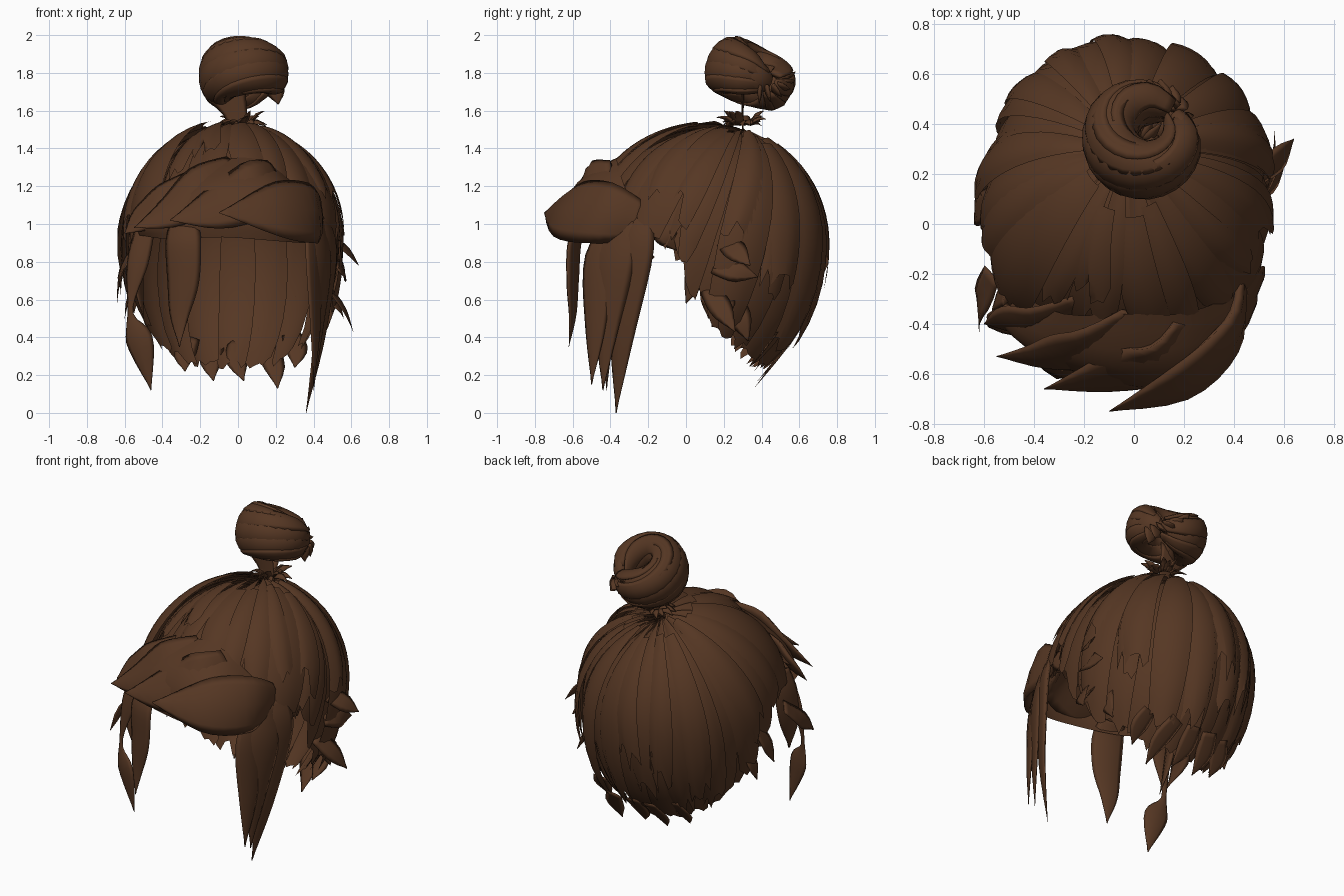
import bpy, math, random
from mathutils import Vector, Matrix

random.seed(4)
if "Cube" in bpy.data.objects:
    bpy.data.objects.remove(bpy.data.objects["Cube"])

brown = bpy.data.materials.new("hair_brown")
brown.use_nodes = True
colour = (0.092, 0.038, 0.017, 1)
brown.diffuse_color = colour
brown.node_tree.nodes["Principled BSDF"].inputs["Base Color"].default_value = colour
brown.node_tree.nodes["Principled BSDF"].inputs["Roughness"].default_value = 0.8


def make(name, verts, faces):
    mesh = bpy.data.meshes.new(name)
    mesh.from_pydata(verts, [], faces)
    mesh.materials.append(brown)
    mesh.shade_smooth()
    obj = bpy.data.objects.new(name, mesh)
    bpy.context.collection.objects.link(obj)
    return obj


def grid_faces(rows, cols, wrap=False):
    faces = []
    for r in range(rows - 1):
        for c in range(cols if wrap else cols - 1):
            d = (c + 1) % cols
            faces.append((r * cols + c, r * cols + d, (r + 1) * cols + d, (r + 1) * cols + c))
    return faces


def spline(pts, t):
    """Point on a smooth curve through pts (any tuple length), t from 0 to 1."""
    f = t * (len(pts) - 1)
    i = min(int(f), len(pts) - 2)
    f -= i
    p = [pts[max(0, min(len(pts) - 1, i + k))] for k in (-1, 0, 1, 2)]
    return [0.5 * (2 * b + (c - a) * f + (2 * a - 5 * b + 4 * c - d) * f * f
                   + (3 * b - a - 3 * c + d) * f ** 3) for a, b, c, d in zip(*p)]


def lock(name, pts, across, thick, steps=14, sides=8):
    """Tapered lens-section lock; each point is x, y, z, half width."""
    path = [spline(pts, i / (steps - 1)) for i in range(steps)]
    pos = [Vector(p[:3]) for p in path]
    verts = []
    for i, p in enumerate(pos):
        tangent = (pos[min(i + 1, steps - 1)] - pos[max(i - 1, 0)]).normalized()
        hint = across(i / (steps - 1)) if callable(across) else Vector(across)
        wide = (hint - tangent * hint.dot(tangent)).normalized()
        deep = tangent.cross(wide)
        w = max(path[i][3], 0.003)
        for k in range(sides):
            a = math.tau * k / sides
            verts.append(p + wide * w * math.cos(a) + deep * w * thick * math.sin(a))
    faces = grid_faces(steps, sides, True)
    faces += [tuple(reversed(range(sides))), tuple(range((steps - 1) * sides, steps * sides))]
    return make(name, verts, faces)


# Scalp: an ellipsoid whose strands fan out from a crown set towards the back
CENTRE = Vector((-0.03, 0.12, 0.9))
CROWN = Matrix.Rotation(-0.29, 3, "X")


def scalp(a, phi, lift):
    d = CROWN @ Vector((math.sin(phi) * math.sin(a), -math.sin(phi) * math.cos(a), math.cos(phi)))
    low = 0.78 if d.z < 0 else 0.62
    deep = 0.65 if d.y < 0 else 0.61
    return CENTRE + Vector((d.x * (0.575 + lift), d.y * (deep + lift), d.z * (low + lift)))


HEM = [(-0.4, 1.1), (-0.33, 0.98), (-0.1, 0.92), (0.05, 0.66), (0.2, 0.42), (0.4, 0.24)]


def hem(y):
    for (y0, z0), (y1, z1) in zip(HEM, HEM[1:]):
        if y < y1:
            return z0 + (z1 - z0) * max(0, (y - y0) / (y1 - y0))
    return HEM[-1][1]


def hem_angle(a):
    phi = 0.5
    while phi < 2.75:
        p = scalp(a, phi, 0)
        if p.z < hem(p.y):
            break
        phi += 0.02
    return phi


def strand(name, a, half, start, end, lift, bulge, sweep, ragged):
    """Curved sheet following the scalp from the crown towards the hem."""
    rows, cols = 13, 7
    tips = [end + random.uniform(-ragged, ragged) for _ in range(cols)]
    verts = []
    for r in range(rows):
        t = r / (rows - 1)
        for c in range(cols):
            u = 2 * c / (cols - 1) - 1
            width = half * (1 - 0.25 * t ** 4)
            az = a + width * u + sweep * t * t
            phi = start + (hem_angle(a + half * u) * tips[c] - start) * t
            verts.append(scalp(az, phi, lift + bulge * (1 - u * u) * (0.3 + 0.7 * t) + 0.012 * u))
    return make(name, verts, grid_faces(rows, cols))


# Base strands cover everything; two further layers overlap them like shingles
for i in range(18):
    strand(f"base_strand_{i}", math.tau * i / 18, 0.24, 0.03, 1.0, -0.025, 0.012, 0, 0.03)
for i in range(16):
    a = math.tau * (i + 0.5) / 16 + random.uniform(-0.06, 0.06)
    strand(f"middle_strand_{i}", a, 0.17, 0.08, random.uniform(0.75, 0.98), 0.0, 0.02,
           random.uniform(-0.08, 0.08), 0.06)
for i in range(14):
    a = math.tau * i / 14 + random.uniform(-0.1, 0.1)
    strand(f"outer_strand_{i}", a, random.uniform(0.12, 0.2), random.uniform(0.15, 0.5),
           random.uniform(0.6, 0.9), 0.014, 0.022, random.uniform(-0.12, 0.12), 0.06)
# Broad panels over the temples and behind the left ear
for name, a, half, lift in (("left_temple", 0.95, 0.3, 0.005), ("right_temple", -0.95, 0.3, 0.025),
                            ("left_ear", 1.85, 0.22, 0.01)):
    strand(f"{name}_panel", a, half, 0.3, 0.98, lift, 0.025, 0, 0.03)

# Fringe: a hollow visor bulging forward, with swept locks lying on it
rims = [
    [(-0.46, -0.28, 1.1), (-0.28, -0.36, 1.25), (-0.02, -0.36, 1.35), (0.18, -0.36, 1.31), (0.36, -0.3, 1.14), (0.42, -0.22, 1.06)],
    [(-0.52, -0.36, 1.04), (-0.36, -0.48, 1.13), (-0.08, -0.55, 1.23), (0.2, -0.54, 1.22), (0.38, -0.42, 1.1), (0.44, -0.28, 1.03)],
    [(-0.54, -0.4, 0.99), (-0.38, -0.53, 1.02), (-0.08, -0.64, 1.06), (0.22, -0.65, 1.06), (0.4, -0.47, 1.02), (0.45, -0.29, 0.99)],
    [(-0.52, -0.38, 0.94), (-0.36, -0.51, 0.92), (-0.08, -0.62, 0.93), (0.2, -0.62, 0.91), (0.38, -0.46, 0.9), (0.43, -0.28, 0.93)],
]
columns = 20
make("fringe_visor", [Vector(spline([spline(rim, c / columns) for rim in rims], r / 8))
                      for r in range(9) for c in range(columns + 1)], grid_faces(9, columns + 1))
LEAN = (0, 0.6, 1)
fringe = [
    [(0.43, -0.24, 1.02, 0.1), (0.39, -0.44, 1.06, 0.17), (0.2, -0.63, 1.07, 0.16), (-0.1, -0.75, 1.06, 0)],
    [(0.2, -0.39, 1.25, 0.1), (0.1, -0.54, 1.18, 0.17), (-0.12, -0.61, 1.08, 0.13), (-0.36, -0.66, 1.02, 0)],
    [(0.0, -0.37, 1.28, 0.1), (-0.18, -0.49, 1.18, 0.15), (-0.36, -0.53, 1.06, 0.1), (-0.55, -0.53, 0.98, 0)],
    [(-0.2, -0.32, 1.23, 0.08), (-0.38, -0.39, 1.12, 0.11), (-0.5, -0.39, 1.03, 0.09), (-0.6, -0.4, 0.95, 0)],
]
for i, pts in enumerate(fringe):
    lock(f"fringe_lock_{i}", pts, LEAN, 0.22)

# Long locks hanging at the left temple
left = [
    [(0.39, -0.38, 0.99, 0.06), (0.4, -0.46, 0.8, 0.09), (0.41, -0.48, 0.45, 0.06), (0.4, -0.5, 0.15, 0)],
    [(0.42, -0.32, 1.02, 0.07), (0.44, -0.38, 0.8, 0.12), (0.42, -0.42, 0.45, 0.07), (0.4, -0.44, 0.12, 0)],
    [(0.44, -0.25, 1.03, 0.08), (0.47, -0.28, 0.85, 0.12), (0.43, -0.34, 0.4, 0.07), (0.36, -0.37, 0.0, 0)],
]
for i, pts in enumerate(left):
    lock(f"left_temple_lock_{i}", pts, (0.5, 1, 0), 0.2)

# Twisted locks on the right: one at the temple, one before the forehead
lock("right_temple_lock", [(-0.48, -0.34, 1.02, 0.05), (-0.53, -0.38, 0.8, 0.06), (-0.57, -0.4, 0.54, 0.015),
                           (-0.52, -0.42, 0.38, 0.075), (-0.46, -0.42, 0.12, 0)], (1, -0.3, 0), 0.25, 20)
lock("right_rear_lock", [(-0.5, -0.27, 1.04, 0.06), (-0.53, -0.28, 0.9, 0.08), (-0.53, -0.32, 0.7, 0.07),
                         (-0.5, -0.36, 0.5, 0)], (0.4, 1, 0), 0.25)
lock("forehead_lock", [(-0.29, -0.54, 1.0, 0.08), (-0.29, -0.59, 0.9, 0.1), (-0.29, -0.6, 0.7, 0.09),
                       (-0.31, -0.6, 0.52, 0.055), (-0.31, -0.62, 0.35, 0)], (1, -0.35, 0), 0.2, 20)

# Loose flicks around the sides: root and tip of each
SIDE, NAPE = (0, 1, 0.4), (1, 0, 0)
flicks = [
    ((0.5, 0.2, 0.92), (0.64, 0.34, 0.78), SIDE), ((0.52, 0.15, 0.78), (0.56, 0.38, 0.72), SIDE),
    ((0.48, 0.12, 0.66), (0.61, 0.26, 0.43), SIDE), ((0.46, 0.2, 0.62), (0.56, 0.2, 0.5), SIDE),
    ((0.42, 0.25, 0.6), (0.44, 0.33, 0.38), SIDE), ((-0.57, -0.2, 0.85), (-0.62, -0.44, 0.62), SIDE),
    ((-0.57, 0.1, 0.85), (-0.64, 0.0, 0.58), SIDE), ((-0.52, 0.15, 0.7), (-0.6, 0.12, 0.5), SIDE),
    ((0.48, -0.15, 1.0), (0.47, -0.05, 0.86), SIDE), ((0.13, 0.56, 0.38), (0.21, 0.36, 0.13), NAPE),
    ((-0.12, 0.56, 0.38), (-0.13, 0.38, 0.17), NAPE), ((0.0, 0.56, 0.38), (0.03, 0.38, 0.17), NAPE),
    ((-0.25, 0.5, 0.4), (-0.28, 0.36, 0.22), NAPE), ((0.28, 0.48, 0.42), (0.3, 0.34, 0.24), NAPE),
]
for i, (root, tip, across) in enumerate(flicks):
    mid = (Vector(root) + Vector(tip)) / 2 + Vector((0.02 if root[0] > 0 else -0.02, 0, 0))
    lock(f"flick_{i}", [(*root, 0.05), (*mid, 0.06), (*tip, 0)], across, 0.1, 8, 6)

# Bun: a tilted coil, pinched where its ends meet, with strands wound around it
BUN = Matrix.Translation((0.05, 0.35, 1.785)) @ Matrix.Rotation(-0.4, 4, "X")


def coil(theta, turn, size):
    r = 0.145 + 0.095 * size * math.cos(turn)
    return BUN @ Vector((r * math.cos(theta), r * math.sin(theta), 0.14 * size * math.sin(turn)))


def coil_out(theta, turn):
    return (coil(theta, turn + 0.4, 1) - coil(theta, turn - 0.4, 1)).normalized()


def swell(t):
    return 0.35 + 0.62 * max(0, math.sin(math.pi * t)) ** 0.6


rows, sides = 30, 12
core = [coil(0.85 + 6.1 * r / (rows - 1), math.tau * k / sides, swell(r / (rows - 1)))
        for r in range(rows) for k in range(sides)]
make("bun_core", core, grid_faces(rows, sides, True))
for i in range(9):
    first = 0.85 + random.uniform(-0.1, 0.15)
    span, twist, phase = random.uniform(5.7, 6.1), 2.2, math.tau * i / 9
    pts = []
    for k in range(11):
        t = k / 10
        pts.append((*coil(first + span * t, phase + twist * t, swell(t) + 0.02), 0.015 + 0.055 * swell(t)))
    lock(f"bun_strand_{i}", pts, lambda t: coil_out(first + span * t, phase + twist * t), 0.35, 26)
# Ragged strand ends where the coil closes
for i in range(6):
    theta, turn = 0.4 + 0.2 * i, -1.1 + 0.4 * i
    a, b = coil(theta, turn, 0.3), coil(theta + 0.12, turn, 1.0)
    lock(f"bun_tip_{i}", [(*a, 0.05), (*((a + b) / 2), 0.04), (*b, 0)], (1, 0, 0.5), 0.3, 6, 6)

# Flat stem and ragged tuft at the base of the bun
lock("bun_stem", [(0.0, 0.3, 1.49, 0.06), (-0.01, 0.3, 1.58, 0.06), (-0.06, 0.3, 1.7, 0.11)], (1, 0, 0), 0.08, 8)
for i in range(22):
    a = math.tau * i / 22
    d = Vector((math.cos(a), math.sin(a), 0))
    root = Vector((0.02, 0.3, 1.53)) + d * 0.04
    tip = root + d * random.uniform(0.05, 0.1) + Vector((0, 0, random.uniform(-0.02, 0.07)))
    mid = (root + tip) / 2 + Vector((0, 0, 0.015))
    lock(f"tuft_{i}", [(*root, 0.02), (*mid, 0.022), (*tip, 0)], (-d.y, d.x, 0.6), 0.3, 5, 5)
